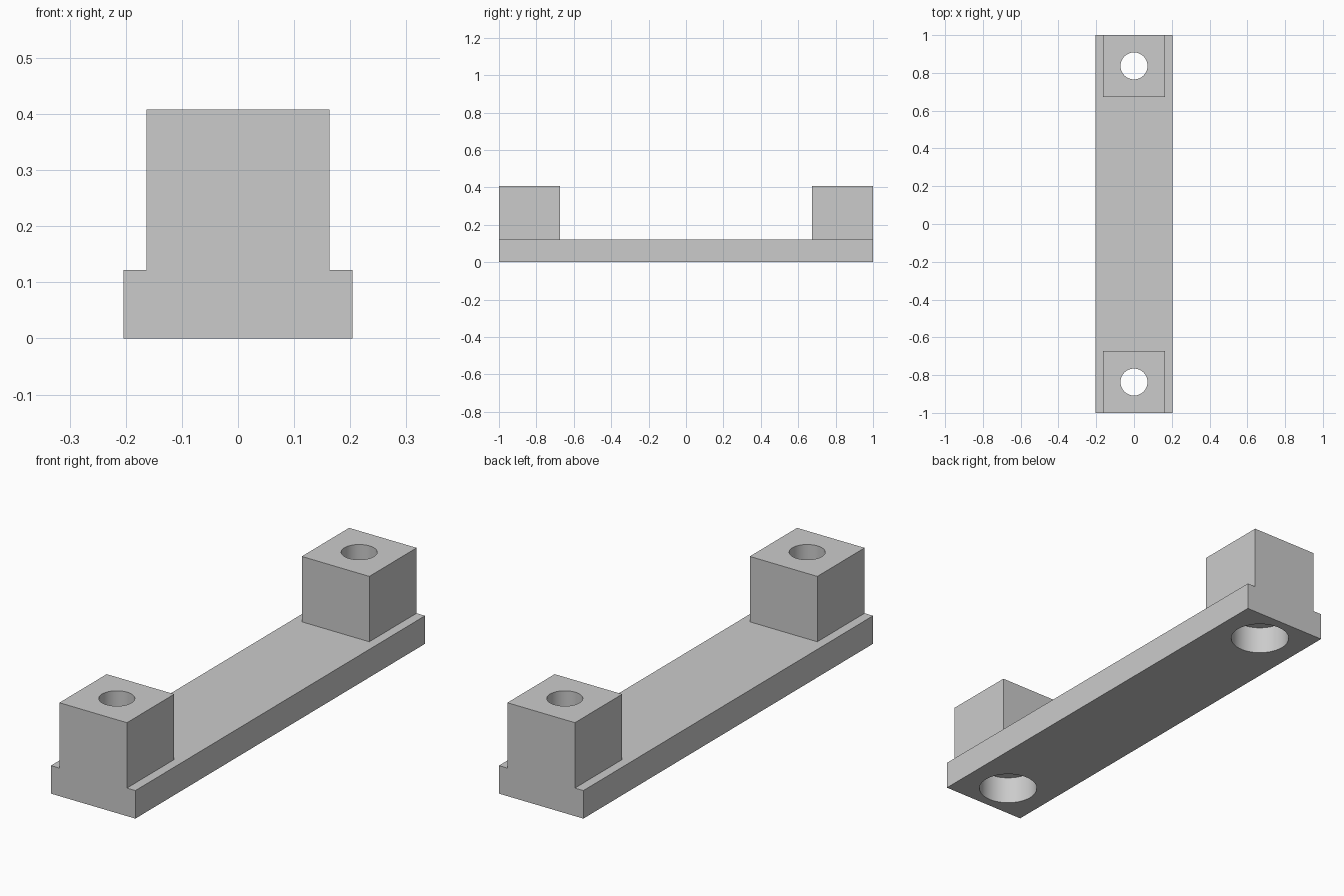
import bpy
import math

U = 2 / 49                    # design unit: the bar is 49 units long
BASE_W, BASE_H, TOP = 10 * U, 3 * U, 10 * U
POST = 8 * U
POST_Y = 1 - POST / 2
DRILL_R, BORE_R = 1.75 * U, 3 * U

if "Cube" in bpy.data.objects:
    bpy.data.objects.remove(bpy.data.objects["Cube"])

grey = bpy.data.materials.new("light grey")
grey.use_nodes = True
grey.diffuse_color = (0.6, 0.6, 0.6, 1)
grey.node_tree.nodes["Principled BSDF"].inputs["Base Color"].default_value = grey.diffuse_color


def box(name, size, y, z0, z1):
    bpy.ops.mesh.primitive_cube_add(size=1, location=(0, y, (z0 + z1) / 2))
    ob = bpy.context.object
    ob.name = name
    ob.scale = (size[0], size[1], z1 - z0)
    bpy.ops.object.transform_apply(location=True, rotation=False, scale=True)
    ob.data.materials.append(grey)
    return ob


def cylinder(name, radius, y, z0, z1):
    bpy.ops.mesh.primitive_cylinder_add(vertices=64, radius=radius, depth=z1 - z0,
                                        location=(0, y, (z0 + z1) / 2))
    ob = bpy.context.object
    ob.name = name
    ob.data.materials.append(grey)
    return ob


def combine(target, tool, operation):
    mod = target.modifiers.new(tool.name, "BOOLEAN")
    mod.operation = operation
    mod.solver = "EXACT"
    mod.object = tool
    tool.hide_render = True
    bpy.context.view_layer.objects.active = target
    bpy.ops.object.modifier_apply(modifier=mod.name)
    bpy.data.objects.remove(tool)


# Flat base bar
bracket = box("mounting_bar", (BASE_W, 2), 0, 0, BASE_H)

# Square end posts, each drilled through and counterbored from below
for side in (-1, 1):
    y = side * POST_Y
    combine(bracket, box("end_post", (POST, POST), y, U, TOP), "UNION")
    combine(bracket, cylinder("counterbore", BORE_R, y, -U, BASE_H), "DIFFERENCE")
    combine(bracket, cylinder("screw_hole", DRILL_R, y, U, TOP + U), "DIFFERENCE")

# Smooth hole walls, crisp edges
bpy.ops.object.select_all(action="DESELECT")
bracket.select_set(True)
bpy.context.view_layer.objects.active = bracket
bpy.ops.object.shade_smooth_by_angle(angle=math.radians(30))
